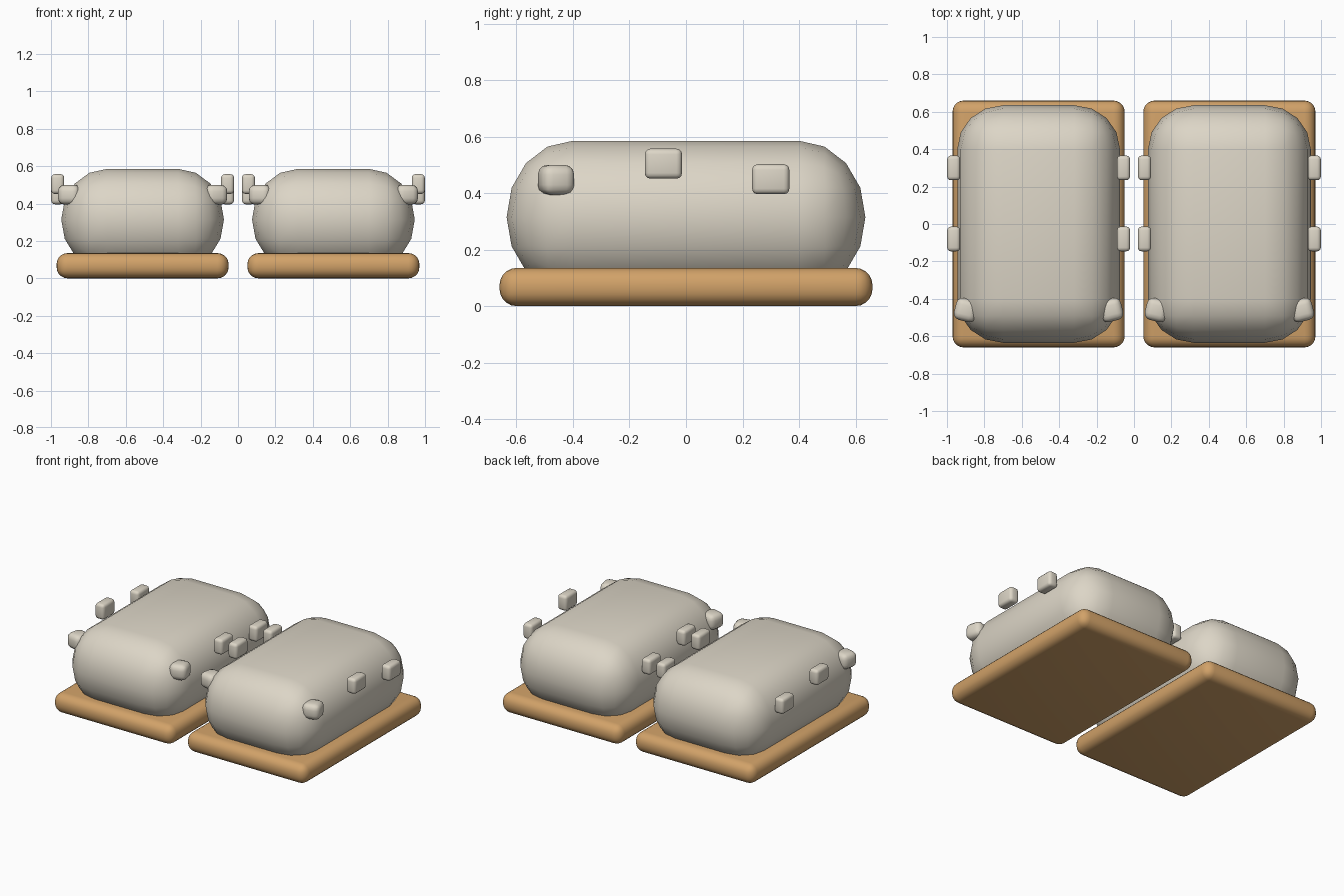
import bpy, bmesh, math
from mathutils import Matrix, Vector

if "Cube" in bpy.data.objects:
    bpy.data.objects.remove(bpy.data.objects["Cube"])


def material(name, color):
    m = bpy.data.materials.new(name)
    m.diffuse_color = (*color, 1)
    m.use_nodes = True
    m.node_tree.nodes["Principled BSDF"].inputs["Base Color"].default_value = m.diffuse_color
    return m


cream = material("cream", (0.72, 0.67, 0.57))
tan = material("tan", (0.64, 0.36, 0.14))


def rounded_box(name, center, half, radii, segments, mat, turn=0.0):
    """Box whose rounding may differ per axis (radii), turned about z."""
    bm = bmesh.new()
    bmesh.ops.create_cube(bm, size=2)
    for v in bm.verts:
        v.co = Vector([c * h / r for c, h, r in zip(v.co, half, radii)])
    bmesh.ops.bevel(bm, geom=bm.edges[:], offset=0.998, segments=segments,
                    profile=0.5, affect='EDGES')
    bmesh.ops.remove_doubles(bm, verts=bm.verts[:], dist=0.006)
    bm.transform(Matrix.Rotation(turn, 4, 'Z') @ Matrix.Diagonal((*radii, 1)))
    bmesh.ops.recalc_face_normals(bm, faces=bm.faces[:])
    mesh = bpy.data.meshes.new(name)
    bm.to_mesh(mesh)
    bm.free()
    obj = bpy.data.objects.new(name, mesh)
    obj.location = center
    mesh.materials.append(mat)
    bpy.context.collection.objects.link(obj)
    bpy.ops.object.select_all(action='DESELECT')
    obj.select_set(True)
    bpy.context.view_layer.objects.active = obj
    bpy.ops.object.shade_smooth_by_angle(angle=math.radians(40))
    return obj


for label, cx in (("left", -0.51), ("right", 0.51)):
    # base slab and padded body
    rounded_box(f"{label}_base", (cx, 0, 0.0675), (0.46, 0.66, 0.0675),
                (0.06, 0.06, 0.06), 5, tan)
    rounded_box(f"{label}_body", (cx, 0, 0.315), (0.435, 0.635, 0.27),
                (0.245, 0.235, 0.27), 4, cream)
    for side, s in (("a", -1), ("b", 1)):
        # side studs
        for i, (y, z) in enumerate(((0.3, 0.449), (-0.08, 0.504))):
            rounded_box(f"{label}_stud_{side}{i}", (cx + s * 0.454, y, z),
                        (0.035, 0.066, 0.053), (0.02, 0.02, 0.02), 3, cream)
        # front corner knob
        rounded_box(f"{label}_knob_{side}", (cx + s * 0.388, -0.46, 0.447),
                    (0.06, 0.06, 0.053), (0.035, 0.035, 0.035), 3, cream,
                    turn=s * math.radians(14))
